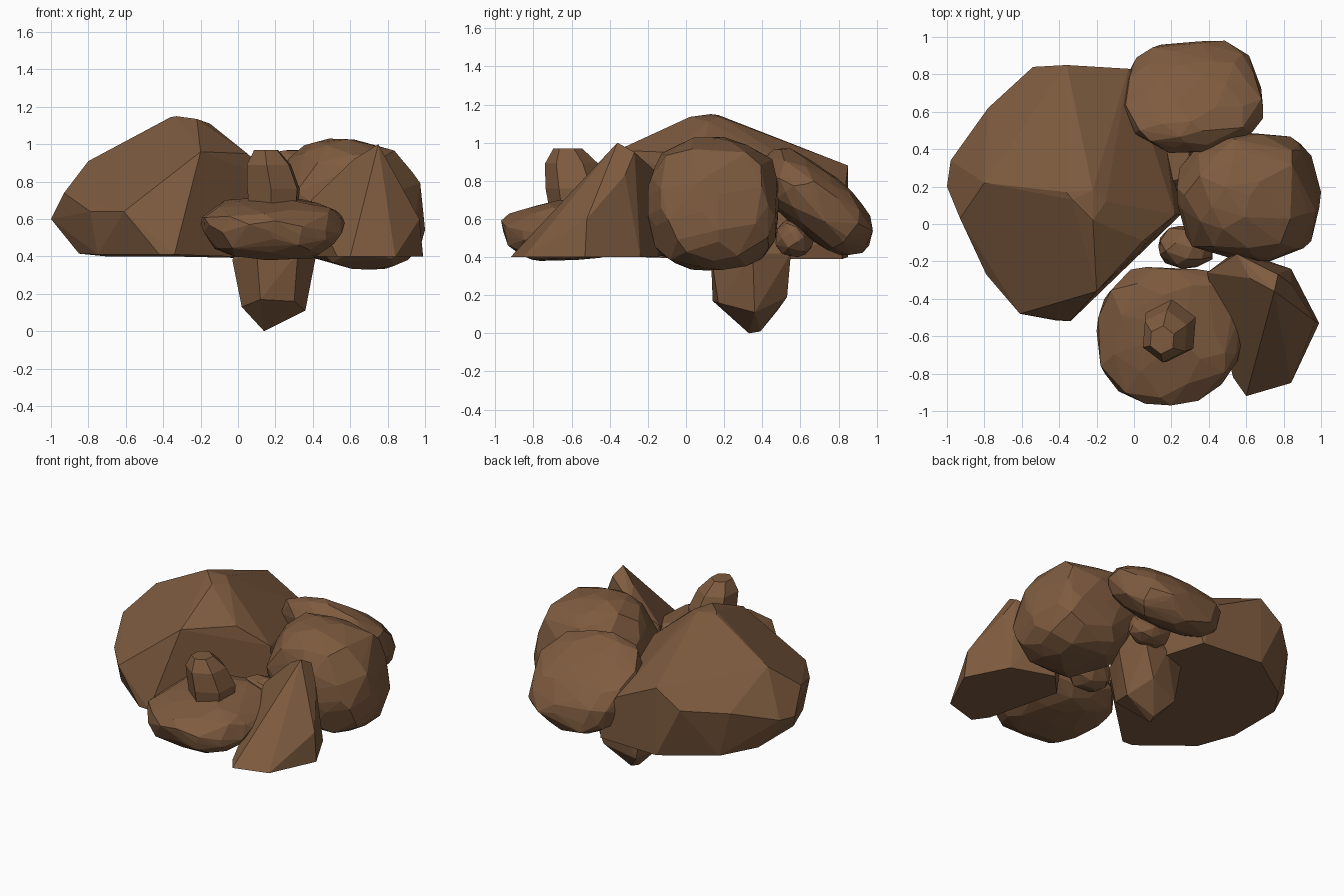
import bpy, bmesh, math, random
from mathutils import Vector, Matrix

if "Cube" in bpy.data.objects:
    bpy.data.objects.remove(bpy.data.objects["Cube"])

brown = bpy.data.materials.new("brown_rock")
brown.diffuse_color = (0.21, 0.105, 0.05, 1)
brown.use_nodes = True
brown.node_tree.nodes["Principled BSDF"].inputs["Base Color"].default_value = brown.diffuse_color


def hull(name, pts):
    """Faceted convex rock around a few points."""
    bm = bmesh.new()
    for p in pts:
        bm.verts.new(p)
    r = bmesh.ops.convex_hull(bm, input=bm.verts[:])
    junk = {g for g in r["geom_interior"] + r["geom_unused"]
            if isinstance(g, bmesh.types.BMVert) and g.is_valid}
    bmesh.ops.delete(bm, geom=list(junk), context='VERTS')
    bmesh.ops.dissolve_limit(bm, angle_limit=math.radians(4),
                             verts=bm.verts[:], edges=bm.edges[:])
    bmesh.ops.recalc_face_normals(bm, faces=bm.faces[:])
    me = bpy.data.meshes.new(name)
    bm.to_mesh(me)
    bm.free()
    me.materials.append(brown)
    ob = bpy.data.objects.new(name, me)
    bpy.context.collection.objects.link(ob)
    return ob


def boulder(name, lo, hi, seed, n=70, radii=(1, 1, 1), tilt=0, power=2.5,
            shear=0, taper=0):
    """Rounded boulder, tapered, sheared, tilted about x, fitted to the box lo..hi."""
    rnd = random.Random(seed)
    rot = Matrix.Rotation(tilt, 3, 'X')
    pts = []
    for i in range(n):
        z = 1 - 2 * (i + 0.5) / n
        a = i * 2.39996 + rnd.uniform(-0.25, 0.25)
        s = math.sqrt(1 - z * z)
        d = Vector((s * math.cos(a), s * math.sin(a), z))
        d /= sum(abs(c) ** power for c in d) ** (1 / power)
        d *= rnd.uniform(0.94, 1.03)
        d.x = d.x * (1 + taper * d.z) + shear * d.z
        d.y *= 1 + taper * d.z
        pts.append(rot @ Vector(c * k for c, k in zip(d, radii)))
    mn = [min(p[k] for p in pts) for k in range(3)]
    mx = [max(p[k] for p in pts) for k in range(3)]
    fit = [[lo[k] + (p[k] - mn[k]) / (mx[k] - mn[k]) * (hi[k] - lo[k])
            for k in range(3)] for p in pts]
    return hull(name, fit)


# Large angular rock on the left
hull("large_rock", [
    (-.36, .17, 1.145), (-.33, .13, 1.15), (-.22, .02, 1.135), (-.22, .18, 1.135),
    (-.15, .12, 1.11), (-.30, .50, 1.015),
    (-.80, .22, .91), (-.93, .03, .74), (-.79, -.27, .64), (-.61, -.48, .64),
    (-.20, -.36, .96), (.05, -.09, .95), (.22, .05, .80),
    (-1, .20, .60), (-.98, .34, .62), (-.78, .62, .72), (-.54, .84, .76),
    (-.36, .85, .88), (-.03, .83, .72), (.12, .80, .50),
    (-.85, .0, .415), (-.85, .4, .415), (-.36, .85, .40), (-.70, .62, .40),
    (-.75, -.25, .41),
    (-.42, -.515, .41), (-.34, -.52, .41), (.25, .05, .39), (.22, .42, .39),
    (.10, .82, .39)])

# Wedge rock at the front right
hull("wedge_rock", [
    (.75, -.36, 1.0), (.77, -.27, .95), (.62, -.29, .92), (.55, -.16, .85),
    (.39, -.26, .70), (.84, -.32, .83),
    (.99, -.53, .40), (.84, -.85, .40), (.60, -.92, .40), (.53, -.82, .40),
    (.40, -.30, .40), (.55, -.14, .40), (.84, -.24, .40), (.97, -.52, .60)])

# Rounded boulders
boulder("back_boulder", (-.08, .38, .41), (.69, .98, .97), 3, 90,
        (.39, .37, .18), math.radians(-43), 2.5)
boulder("right_boulder", (.23, -.20, .33), (1.0, .49, 1.03), 5, 100,
        power=2.7, shear=-.14)
boulder("front_flat_boulder", (-.20, -.97, .38), (.57, -.23, .72), 8, 90,
        (.385, .37, .16), math.radians(6), 2.6, taper=.08)

# Small filler stones
boulder("middle_stone", (.13, -.24, .40), (.42, -.01, .66), 11, 36)
boulder("back_stone", (.20, .47, .40), (.50, .67, .60), 12, 36)

# Small leaning stone on top of the flat boulder
top_stone = [(cx + r * math.cos(a), cy + r * 1.08 * math.sin(a), z)
             for cx, cy, r, z in ((.19, -.56, .14, .62), (.19, -.57, .155, .76),
                                  (.165, -.60, .13, .89), (.15, -.62, .07, .97))
             for a in [math.radians(60 * i + 25) for i in range(6)]]
hull("top_stone", top_stone)

# Tapered stone pointing down under the cluster
hull("lower_stone", [
    (.14, .33, 0), (.16, .39, .01), (.36, .36, .11), (.02, .28, .13),
    (.06, .48, .12), (.12, .14, .17), (.30, .17, .16), (.28, .53, .19),
    (-.03, .30, .38), (.00, .48, .42), (.10, .13, .42), (.32, .13, .42),
    (.42, .35, .42), (.36, .55, .42), (.18, .55, .42),
    (.07, .42, .66), (.17, .22, .66), (.28, .25, .66), (.30, .42, .66)])
